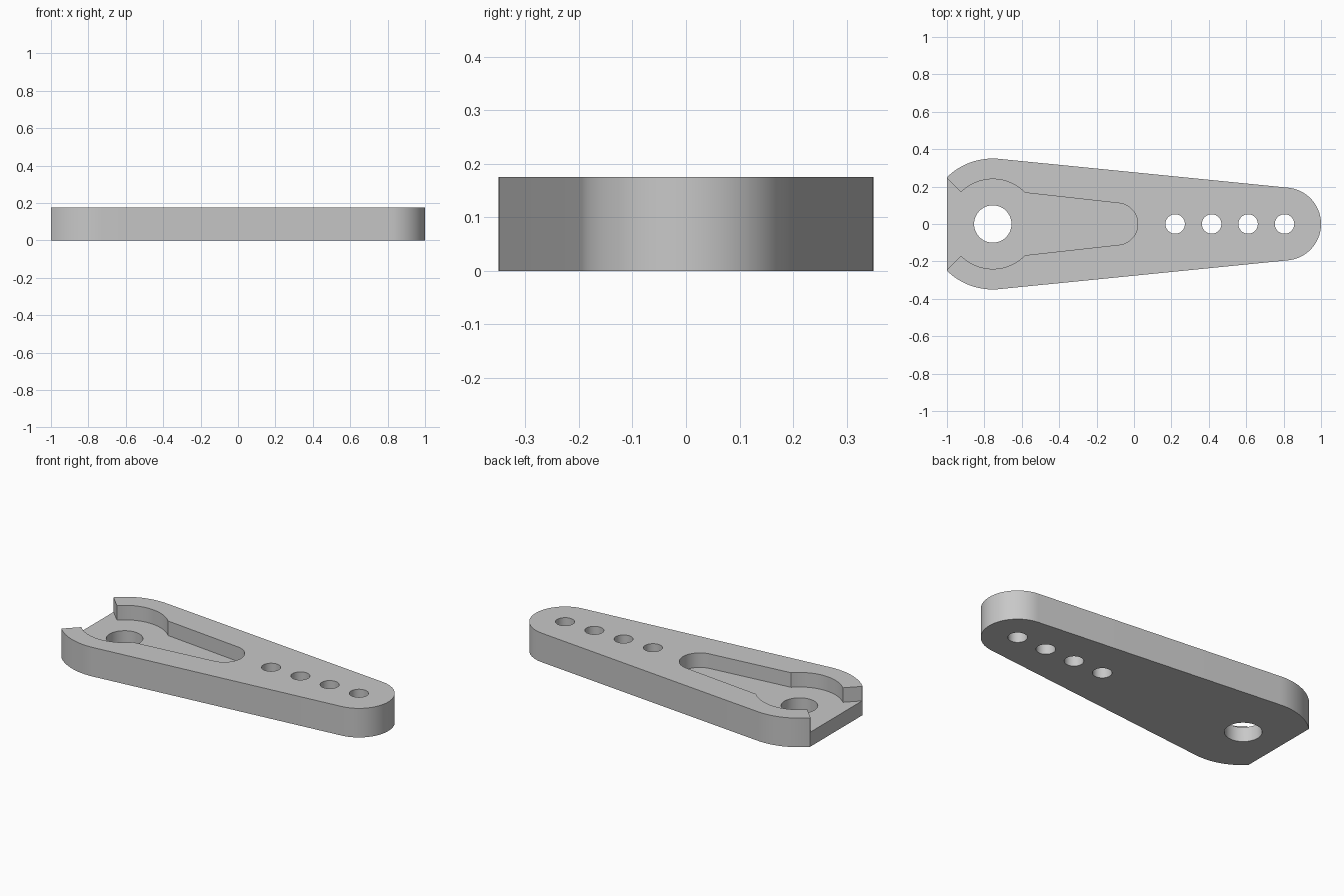
import bpy
import bmesh
from math import acos, asin, atan2, cos, degrees, hypot, radians, sin

cube = bpy.data.objects.get("Cube")
if cube:
    bpy.data.objects.remove(cube, do_unlink=True)

HEIGHT = 0.175
FLOOR = 0.0875
PIVOT_X = -0.755       # centre of the wide end
TIP_X = 0.805          # centre of the narrow end
WIDE_R, TIP_R = 0.35, 0.195
POCKET_R = 0.24
SLOT_X, SLOT_R = -0.092, 0.112

grey = bpy.data.materials.new("light grey")
grey.use_nodes = True
grey.diffuse_color = (0.58, 0.58, 0.58, 1)
grey.node_tree.nodes["Principled BSDF"].inputs["Base Color"].default_value = (0.58, 0.58, 0.58, 1)


def arc(cx, radius, start, end, steps):
    """Points on an arc centred on the x axis, angles in degrees."""
    angles = [radians(start + (end - start) * i / steps) for i in range(steps + 1)]
    return [(cx + radius * cos(a), radius * sin(a)) for a in angles]


def mirrored(half):
    """Close an upper half outline with its reflection across the x axis."""
    lower = [(x, -y) for x, y in reversed(half) if y > 1e-6]
    return half + lower


def prism(name, outline, low, high):
    bm = bmesh.new()
    base = bm.faces.new([bm.verts.new((x, y, low)) for x, y in outline])
    top = bmesh.ops.extrude_face_region(bm, geom=[base])["geom"]
    moved = [v for v in top if isinstance(v, bmesh.types.BMVert)]
    bmesh.ops.translate(bm, verts=moved, vec=(0, 0, high - low))
    bmesh.ops.recalc_face_normals(bm, faces=bm.faces)
    mesh = bpy.data.meshes.new(name)
    bm.to_mesh(mesh)
    bm.free()
    mesh.materials.append(grey)
    obj = bpy.data.objects.new(name, mesh)
    bpy.context.collection.objects.link(obj)
    return obj


# Tapered arm with a rounded tip and a wide end cut off flat
taper = degrees(acos((WIDE_R - TIP_R) / (TIP_X - PIVOT_X)))
flat = degrees(acos((-1 - PIVOT_X) / WIDE_R))
outline = mirrored(arc(TIP_X, TIP_R, 0, taper, 24) + arc(PIVOT_X, WIDE_R, taper, flat, 16))
arm = prism("lever_arm", outline, 0, HEIGHT)

# Keyhole pocket opening through the flat end
shoulder = degrees(asin(0.167 / POCKET_R))
half = (arc(SLOT_X, SLOT_R, 0, 83, 20)
        + arc(PIVOT_X, POCKET_R, shoulder, 135, 28)
        + [(PIVOT_X - 0.4, 0.4)])
cutters = [prism("pocket_cutter", mirrored(half), FLOOR, HEIGHT + 0.1)]

# Pivot hole and the row of four small holes
holes = [(PIVOT_X, 0.1)] + [(TIP_X - 0.195 * i, 0.052) for i in range(4)]
for x, radius in holes:
    circle = arc(x, radius, 0, 360, 48)[:-1]
    cutters.append(prism("hole_cutter", circle, -0.1, HEIGHT + 0.1))

bpy.context.view_layer.objects.active = arm
for cutter in cutters:
    mod = arm.modifiers.new("cut", 'BOOLEAN')
    mod.operation = 'DIFFERENCE'
    mod.solver = 'EXACT'
    mod.object = cutter
    bpy.ops.object.modifier_apply(modifier=mod.name)
    bpy.data.objects.remove(cutter, do_unlink=True)

bpy.ops.object.select_all(action='DESELECT')
arm.select_set(True)
bpy.ops.object.shade_smooth_by_angle(angle=radians(30))
